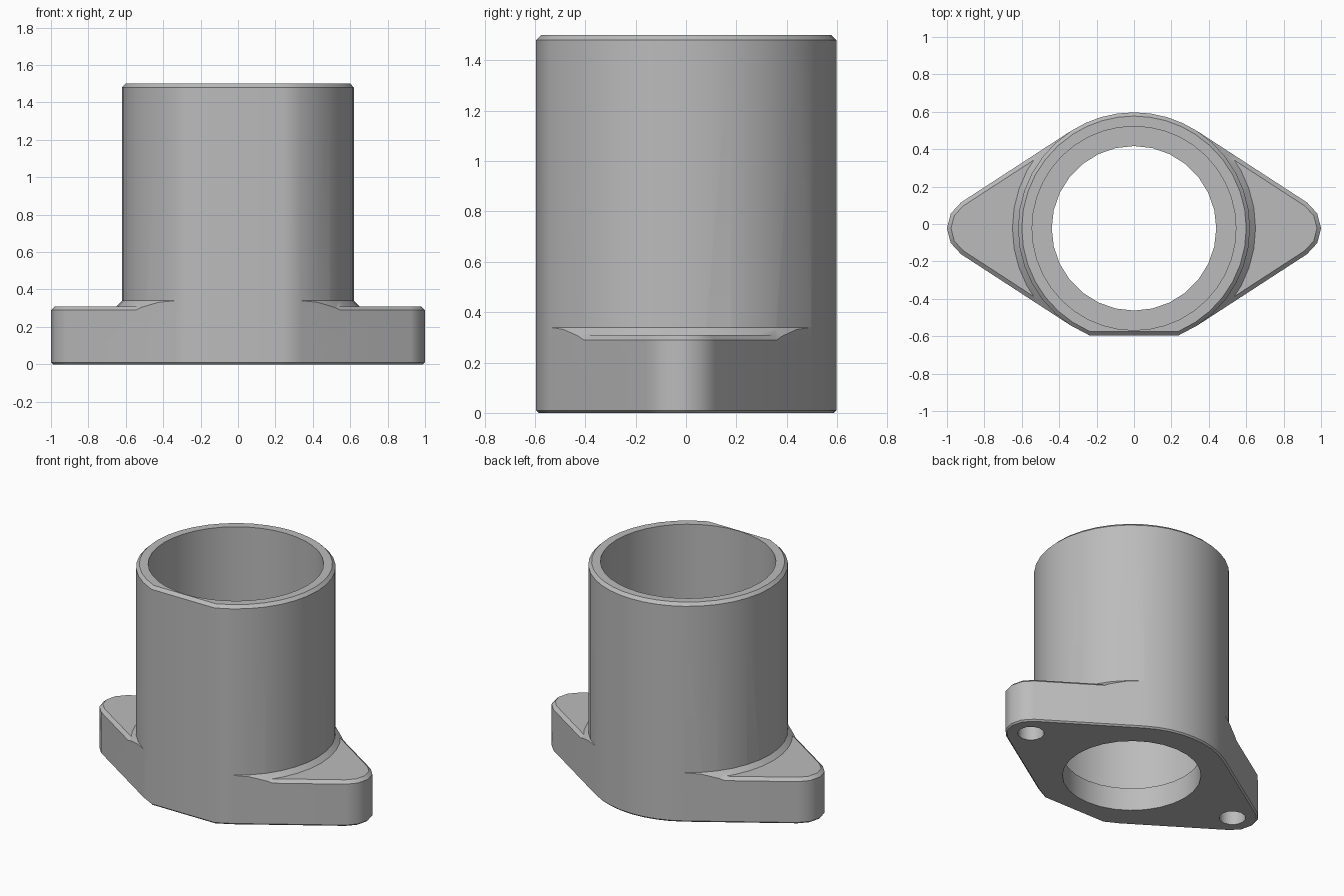
import bpy, bmesh, math

if "Cube" in bpy.data.objects:
    bpy.data.objects.remove(bpy.data.objects["Cube"], do_unlink=True)

CY = -0.023                      # centre line of the tube
R, FLAT = 0.62, 0.572            # tube radius, distance to the front flat
LOBE_X, LOBE_R = 0.835, 0.165    # mounting ear centre and radius
T = math.acos((R - LOBE_R) / LOBE_X)   # angle where ears meet the tube

metal = bpy.data.materials.new("plain_grey")
metal.use_nodes = True
grey = (0.5, 0.5, 0.5, 1)
metal.diffuse_color = grey
metal.node_tree.nodes["Principled BSDF"].inputs["Base Color"].default_value = grey


def arc(cx, r, a0, a1, steps):
    return [(cx + r * math.cos(a0 + (a1 - a0) * i / steps),
             CY + r * math.sin(a0 + (a1 - a0) * i / steps)) for i in range(steps + 1)]


def tube_outline(inset):
    """Circle with a flat cut across the front."""
    r = R - inset
    c = math.asin((FLAT - inset) / r)
    stops = [-c, -T, T, math.pi - T, math.pi + T, math.pi + c]
    pts = arc(0, r, stops[0], stops[0], 1)[:1]
    for a, b, n in zip(stops, stops[1:], (1, 12, 8, 12, 1)):
        pts += arc(0, r, a, b, n)[1:]
    return pts


def ear_outline(side, inset):
    """Rounded tip with straight sides tangent to the tube."""
    pts = arc(0, R - inset, -T, -T, 1)[:1]
    pts += arc(LOBE_X, LOBE_R - inset, -T, T, 4)
    pts += arc(0, R - inset, T, T, 1)[:1]
    return [(side * x, y) for x, y in pts]


def solid(name, layers):
    """Closed solid from stacked outlines: [(outline, z), ...]."""
    bm = bmesh.new()
    rings = [[bm.verts.new((x, y, z)) for x, y in pts] for pts, z in layers]
    for low, high in zip(rings, rings[1:]):
        for i in range(len(low)):
            j = (i + 1) % len(low)
            bm.faces.new((low[i], low[j], high[j], high[i]))
    bm.faces.new(rings[0][::-1])
    bm.faces.new(rings[-1])
    bmesh.ops.recalc_face_normals(bm, faces=bm.faces)
    mesh = bpy.data.meshes.new(name)
    bm.to_mesh(mesh)
    bm.free()
    mesh.materials.append(metal)
    obj = bpy.data.objects.new(name, mesh)
    bpy.context.collection.objects.link(obj)
    return obj


def cylinder(name, x, r, z0, z1, sides):
    ring = arc(x, r, 0, math.tau, sides)[:-1]
    return solid(name, [(ring, z0), (ring, z1)])


def activate(obj):
    bpy.ops.object.select_all(action='DESELECT')
    obj.select_set(True)
    bpy.context.view_layer.objects.active = obj


def combine(obj, tool, operation):
    mod = obj.modifiers.new("combine", 'BOOLEAN')
    mod.operation, mod.solver, mod.object = operation, 'EXACT', tool
    activate(obj)
    bpy.ops.object.modifier_apply(modifier=mod.name)
    bpy.data.objects.remove(tool, do_unlink=True)


# Tube with chamfered rim and a tiny bottom chamfer
body = solid("flanged_tube", [(tube_outline(0.01), 0), (tube_outline(0), 0.01),
                              (tube_outline(0), 1.48), (tube_outline(0.02), 1.5)])

# Mounting ears, each with a sloped collar where it meets the tube
for side in (1, -1):
    ear = solid("ear", [(ear_outline(side, 0.01), 0), (ear_outline(side, 0), 0.01),
                        (ear_outline(side, 0), 0.29), (ear_outline(side, 0.022), 0.31)])
    collar = solid("collar", [(tube_outline(-0.05), 0.29), (tube_outline(0.02), 0.36)])
    clip = solid("clip", [(ear_outline(side, 0), 0.2), (ear_outline(side, 0), 0.5)])
    combine(collar, clip, 'INTERSECT')
    combine(body, ear, 'UNION')
    combine(body, collar, 'UNION')

# Wide bore, narrower bottom opening and blind screw holes
combine(body, cylinder("wide_bore", 0, 0.545, 0.16, 1.7, 40), 'DIFFERENCE')
combine(body, cylinder("bottom_opening", 0, 0.44, -0.1, 0.3, 28), 'DIFFERENCE')
for side in (1, -1):
    combine(body, cylinder("screw_hole", side * LOBE_X, 0.085, -0.1, 0.24, 12), 'DIFFERENCE')

activate(body)
bpy.ops.object.shade_smooth_by_angle(angle=math.radians(31))
weighted = body.modifiers.new("even_shading", 'WEIGHTED_NORMAL')
weighted.keep_sharp = True
